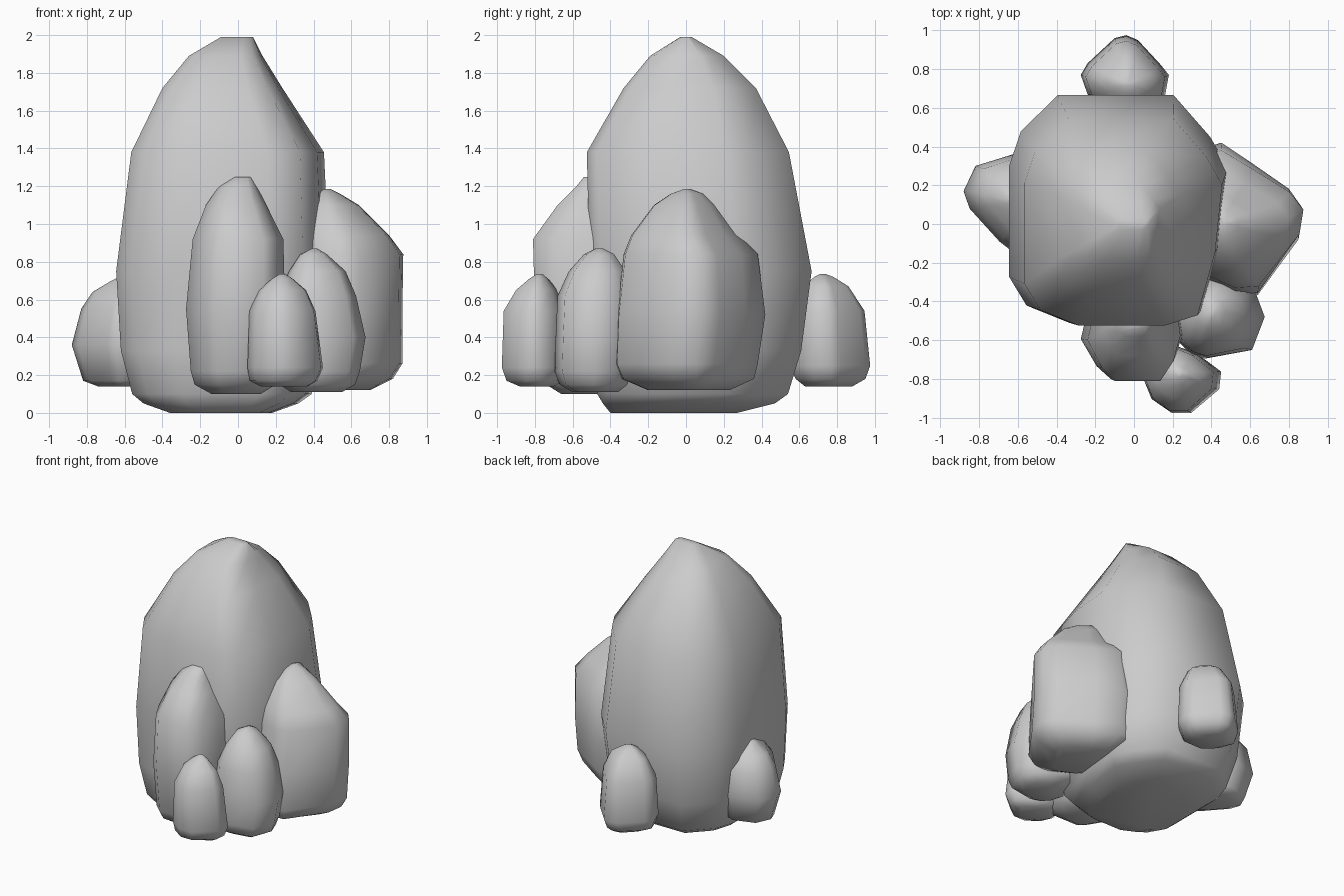
import bpy, bmesh, math


def rock(name, plan, rings):
    """Loft a faceted boulder: plan outline refitted to each ring (z, x0, x1, y0, y1)."""
    px = [p[0] for p in plan]
    py = [p[1] for p in plan]
    ax, bx, ay, by = min(px), max(px), min(py), max(py)
    bm = bmesh.new()
    loops = []
    for z, x0, x1, y0, y1 in rings:
        loops.append([bm.verts.new((x0 + (x - ax) / (bx - ax) * (x1 - x0),
                                    y0 + (y - ay) / (by - ay) * (y1 - y0), z))
                      for x, y in plan])
    n = len(plan)
    for a, b in zip(loops, loops[1:]):
        for i in range(n):
            j = (i + 1) % n
            bm.faces.new((a[i], a[j], b[j], b[i]))
    bm.faces.new(loops[0][::-1])
    bm.faces.new(loops[-1])
    bmesh.ops.recalc_face_normals(bm, faces=bm.faces)
    me = bpy.data.meshes.new(name)
    bm.to_mesh(me)
    bm.free()
    ob = bpy.data.objects.new(name, me)
    bpy.context.collection.objects.link(ob)
    bpy.ops.object.select_all(action='DESELECT')
    ob.select_set(True)
    bpy.context.view_layer.objects.active = ob
    bpy.ops.object.shade_smooth_by_angle(angle=math.radians(60))
    return ob


# Tall central boulder
rock("main_boulder",
     [(-.64, -.28), (-.55, -.43), (-.33, -.52), (.16, -.52), (.35, -.46), (.45, -.1),
      (.49, .29), (.40, .45), (.21, .67), (-.39, .67), (-.58, .48), (-.64, .3)],
     [(0, -.36, .18, -.40, .27), (.05, -.50, .32, -.44, .47), (.10, -.56, .39, -.47, .54),
      (.33, -.62, .45, -.50, .61), (.75, -.645, .485, -.51, .665), (1.38, -.565, .455, -.525, .545),
      (1.72, -.40, .235, -.33, .37), (1.89, -.26, .13, -.19, .20), (1.99, -.09, .08, -.03, .03)])

# Front boulder
rock("front_rock",
     [(-.27, -.62), (-.19, -.75), (-.12, -.81), (.13, -.81), (.2, -.72),
      (.24, -.6), (.2, -.35), (-.2, -.35)],
     [(.10, -.14, .12, -.66, -.38), (.15, -.23, .2, -.74, -.34), (.22, -.25, .23, -.78, -.32),
      (.55, -.275, .25, -.80, -.3), (.92, -.24, .24, -.81, -.3), (1.1, -.17, .15, -.68, -.36),
      (1.2, -.1, .1, -.58, -.42), (1.25, -.02, .07, -.54, -.48)])

# Right boulder
rock("right_rock",
     [(.87, .08), (.8, .18), (.6, .32), (.45, .42), (.25, .35), (.2, -.1),
      (.38, -.3), (.52, -.37), (.64, -.36), (.85, -.06)],
     [(.12, .28, .7, -.2, .23), (.18, .22, .82, -.34, .36), (.26, .2, .87, -.375, .38),
      (.52, .2, .87, -.365, .42), (.84, .2, .875, -.33, .38), (.94, .24, .8, -.29, .28),
      (1.10, .32, .64, -.17, .16), (1.16, .4, .54, -.08, .09), (1.185, .46, .49, -.01, .02)])

# Medium rock at the front right corner
rock("front_right_rock",
     [(.2, -.5), (.23, -.6), (.3, -.67), (.38, -.69), (.61, -.65), (.675, -.48),
      (.63, -.36), (.5, -.28), (.3, -.28)],
     [(.11, .28, .55, -.6, -.36), (.15, .22, .62, -.67, -.31), (.22, .2, .645, -.695, -.29),
      (.4, .2, .675, -.69, -.28), (.62, .22, .625, -.68, -.28), (.75, .27, .57, -.62, -.32),
      (.84, .33, .47, -.54, -.38), (.87, .39, .42, -.48, -.44)])

# Smallest rocks: front, left and back
rock("front_pebble",
     [(.06, -.8), (.1, -.9), (.2, -.97), (.3, -.97), (.44, -.85), (.45, -.76),
      (.33, -.67), (.2, -.62), (.08, -.7)],
     [(.14, .12, .37, -.88, -.7), (.17, .06, .42, -.95, -.64), (.24, .05, .45, -.975, -.62),
      (.54, .06, .41, -.965, -.63), (.65, .11, .36, -.9, -.68), (.71, .18, .29, -.83, -.73),
      (.735, .22, .25, -.79, -.76)])

rock("left_pebble",
     [(-.88, .17), (-.85, .08), (-.7, -.09), (-.65, -.13), (-.5, -.1), (-.48, .3),
      (-.63, .36), (-.82, .3)],
     [(.14, -.74, -.52, -.02, .25), (.17, -.82, -.49, -.09, .32), (.36, -.88, -.47, -.13, .36),
      (.55, -.83, -.48, -.11, .34), (.64, -.77, -.5, -.04, .27), (.7, -.67, -.54, .05, .18),
      (.73, -.61, -.57, .1, .14)])

rock("back_pebble",
     [(-.275, .77), (-.24, .67), (-.1, .55), (.05, .55), (.16, .66), (.18, .77),
      (.14, .82), (.02, .95), (-.04, .975), (-.1, .96), (-.24, .83)],
     [(.14, -.17, .08, .63, .88), (.18, -.25, .15, .58, .95), (.25, -.275, .18, .55, .975),
      (.54, -.25, .16, .56, .945), (.67, -.17, .1, .62, .86), (.72, -.09, .02, .68, .78),
      (.735, -.05, -.02, .71, .74)])
